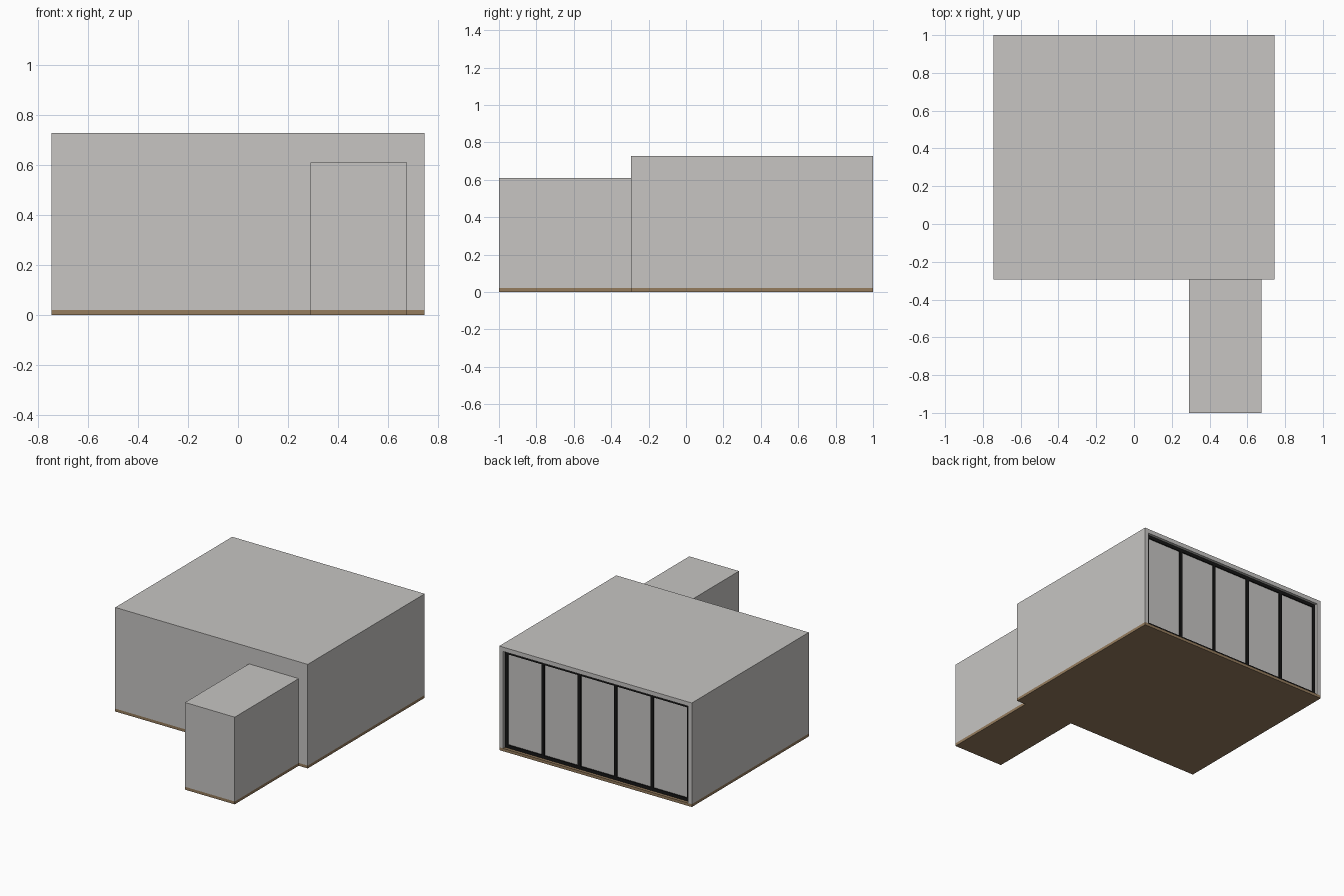
import bpy
import bmesh

if "Cube" in bpy.data.objects:
    bpy.data.objects.remove(bpy.data.objects["Cube"])


def material(name, rgb):
    m = bpy.data.materials.new(name)
    m.diffuse_color = (*rgb, 1)
    m.use_nodes = True
    m.node_tree.nodes["Principled BSDF"].inputs["Base Color"].default_value = m.diffuse_color
    return m


PLASTER = material("warm grey plaster", (0.57, 0.56, 0.545))
WOOD = material("brown floor", (0.30, 0.20, 0.11))
BLACK = material("black frame", (0.008, 0.008, 0.008))


def boxes(name, mat, spans):
    """One object made of boxes, each given as (x0, x1, y0, y1, z0, z1)."""
    bm = bmesh.new()
    for x0, x1, y0, y1, z0, z1 in spans:
        verts = bmesh.ops.create_cube(bm, size=1)["verts"]
        for v in verts:
            v.co = (x1 if v.co.x > 0 else x0,
                    y1 if v.co.y > 0 else y0,
                    z1 if v.co.z > 0 else z0)
    mesh = bpy.data.meshes.new(name)
    bm.to_mesh(mesh)
    bm.free()
    mesh.materials.append(mat)
    ob = bpy.data.objects.new(name, mesh)
    bpy.context.collection.objects.link(ob)
    return ob


# Main dimensions
W, BACK, FRONT, H = 0.745, 1.0, -0.293, 0.728     # main room
AX0, AX1, AH = 0.29, 0.675, 0.61                  # entrance block
T, F = 0.03, 0.02                                 # wall and floor thickness

# Floor slabs under the room and the entrance block
boxes("floor", WOOD, [(-W, W, FRONT, BACK, 0, F),
                      (AX0, AX1, -1, FRONT, 0, F)])

# Room shell, open at the back
boxes("room_side_walls", PLASTER, [(-W, -W + T, FRONT, BACK, F, H - T),
                                   (W - T, W, FRONT, BACK, F, H - T)])
boxes("room_front_wall", PLASTER, [(-W + T, W - T, FRONT, FRONT + T, F, H - T)])
boxes("room_roof", PLASTER, [(-W, W, FRONT, BACK, H - T, H)])

# Entrance block shell
boxes("entrance_walls", PLASTER, [(AX0, AX0 + T, -1, FRONT, F, AH - T),
                                  (AX1 - T, AX1, -1, FRONT, F, AH - T),
                                  (AX0 + T, AX1 - T, -1, -1 + T, F, AH - T)])
boxes("entrance_roof", PLASTER, [(AX0, AX1, -1, FRONT, AH - T, AH)])

# Recessed window wall: black frame with five panels
XI, ZT, B = W - T, H - T, 0.022
Y0, Y1 = BACK - 0.042, BACK - 0.02
step = (2 * XI - B) / 5
starts = [-XI + i * step for i in range(6)]
boxes("window_posts", BLACK, [(x, x + B, Y0, Y1, F, ZT) for x in starts])
boxes("window_rails", BLACK,
      [(x + B, x + step, Y0, Y1, z, z + B)
       for x in starts[:-1] for z in (F, ZT - B)])
boxes("window_panels", PLASTER,
      [(x + B, x + step, Y0 + 0.006, Y1 - 0.008, F + B, ZT - B)
       for x in starts[:-1]])
